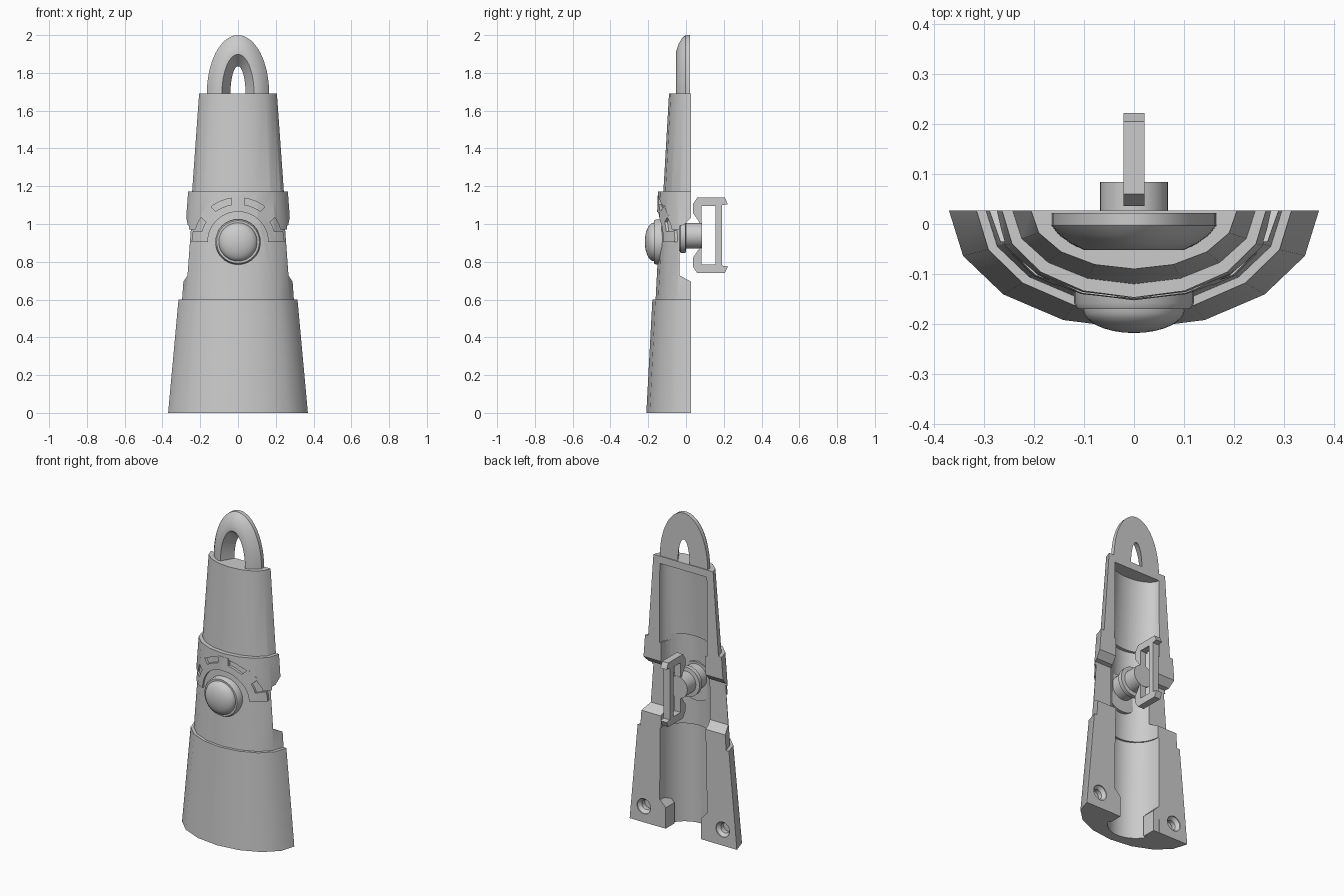
import bpy, bmesh, math
from mathutils import Vector

if "Cube" in bpy.data.objects:
    bpy.data.objects.remove(bpy.data.objects["Cube"])

grey = bpy.data.materials.new("plain grey")
grey.use_nodes = True
grey.diffuse_color = (0.6, 0.6, 0.6, 1)
grey.node_tree.nodes["Principled BSDF"].inputs["Base Color"].default_value = (0.6, 0.6, 0.6, 1)

BACK = 0.027    # plane of the flat back
HUB_Z = 0.905   # height of the dome and gear


def finish(bm, name):
    bmesh.ops.recalc_face_normals(bm, faces=bm.faces)
    mesh = bpy.data.meshes.new(name)
    bm.to_mesh(mesh)
    bm.free()
    obj = bpy.data.objects.new(name, mesh)
    bpy.context.collection.objects.link(obj)
    mesh.materials.append(grey)
    return obj


def bridge(name, rings, closed=False):
    """Skin a list of closed rings, capping the ends unless they loop."""
    bm = bmesh.new()
    loops = [[bm.verts.new(p) for p in ring] for ring in rings]
    n = len(loops[0])
    pairs = list(zip(loops, loops[1:])) + ([(loops[-1], loops[0])] if closed else [])
    for a, b in pairs:
        for i in range(n):
            j = (i + 1) % n
            bm.faces.new((a[i], a[j], b[j], b[i]))
    if not closed:
        bm.faces.new(loops[0])
        bm.faces.new(loops[-1])
    return finish(bm, name)


def half_loft(name, sections, segs=8, back=BACK):
    """Half-elliptical body; each section is height, half width, depth."""
    rings = []
    for z, a, b in sections:
        ring = []
        for i in range(segs + 1):
            t = math.pi * i / segs
            ring.append((a * math.cos(t), BACK - b * math.sin(t), z))
        if back > BACK:
            ring += [(-a, back, z), (a, back, z)]
        rings.append(ring)
    return bridge(name, rings)


def prism(name, pts, axis, lo, hi):
    """Extrude an outline along x (points are y, z) or y (points are x, z)."""
    def place(p, d):
        return (d, p[0], p[1]) if axis == "x" else (p[0], d, p[1])
    return bridge(name, [[place(p, d) for p in pts] for d in (lo, hi)])


def lathe(name, profile, x, z, segs=32):
    """Round part about a y axis; profile is radius, y."""
    rings = []
    for r, y in profile:
        rings.append([(x + r * math.cos(2 * math.pi * i / segs), y,
                       z + r * math.sin(2 * math.pi * i / segs)) for i in range(segs)])
    return bridge(name, rings)


def combine(target, tool, operation):
    mod = target.modifiers.new("combine", "BOOLEAN")
    mod.operation = operation
    mod.solver = "EXACT"
    mod.object = tool
    bpy.context.view_layer.objects.active = target
    bpy.ops.object.modifier_apply(modifier=mod.name)
    bpy.data.objects.remove(tool)


def smooth(obj, angle=32):
    bpy.ops.object.select_all(action="DESELECT")
    obj.select_set(True)
    bpy.context.view_layer.objects.active = obj
    bpy.ops.object.shade_smooth_by_angle(angle=math.radians(angle))


# Stepped, tapering half shell
shell = half_loft("stepped_shell", [
    (0, .37, .237), (.6, .315, .205), (.6, .296, .188),
    (1.17, .255, .158), (1.17, .243, .147), (1.69, .206, .117)])

# Collar band, opened around the gear
collar = half_loft("collar", [(.97, .279, .182), (1.172, .264, .174)])
opening = lathe("collar_opening", [(.235, -.4), (.235, .0)], 0, HUB_Z)
combine(collar, opening, "DIFFERENCE")
combine(shell, collar, "UNION")

# Raised half gear, wrapped on the front
outline = []
for deg in range(-90, 91, 2):
    t = math.radians(deg)
    tooth = abs(deg) <= 8 or abs(abs(deg) - 47) <= 9 or abs(deg) >= 75
    r = .245 if tooth else .2
    outline.append((r * math.sin(t), HUB_Z + r * math.cos(t)))
for deg in range(90, -91, -6):
    t = math.radians(deg)
    outline.append((.16 * math.sin(t), HUB_Z + .16 * math.cos(t)))
gear = half_loft("gear", [(.85, .287, .187), (1.171, .264, .176)])
combine(gear, prism("gear_outline", outline, "y", -.4, .0), "INTERSECT")
combine(shell, gear, "UNION")

# Hollow inside, stepping with the outside
for sections in ([(-.1, .165, .175), (.62, .16, .165)],
                 [(.6, .155, .153), (1.19, .155, .135)],
                 [(1.15, .165, .118), (1.645, .162, .088)]):
    combine(shell, half_loft("cavity", sections, 20, .2), "DIFFERENCE")

# Side notch through the back edges
notch = prism("notch", [(.3, .695), (BACK, .695), (-.035, .728), (-.035, .99),
                        (-.01, .995), (BACK, 1.035), (.3, 1.035)], "x", -.6, .6)
combine(shell, notch, "DIFFERENCE")

# Screw sockets at the foot
for side in (-1, 1):
    socket = lathe("socket", [(.047, .1), (.047, .022), (.03, .003), (.03, -.025)],
                   side * .272, .1)
    combine(shell, socket, "DIFFERENCE")
smooth(shell)

# Pads that widen the back edges at the foot
for label, side in (("left", 1), ("right", -1)):
    pad = [(side * x, z) for x, z in ((.122, 0), (.18, 0), (.18, .17), (.16, .17), (.122, .13))]
    prism(label + "_foot_pad", pad, "y", -.06, BACK - .001)

# Front dome with flange
dome = [(.12, -.1), (.12, -.158), (.113, -.17), (.102, -.17)]
for i in range(1, 9):
    t = math.radians(11 * i)
    dome.append((.102 * math.cos(t), -.17 - .048 * math.sin(t)))
smooth(lathe("front_dome", dome, 0, HUB_Z))

# Hanging loop: one cross-section swept over a half ellipse
section = [(.04, .145, .022), (.165, .31, .022), (.165, .31, -.003), (.15, .292, -.022),
           (.125, .262, -.04), (.1, .225, -.052), (.085, .208, -.052)]
arcs = []
for i in range(33):
    t = math.pi * i / 32
    arcs.append([(a * math.cos(t), y, 1.69 + h * math.sin(t)) for a, h, y in section])
smooth(bridge("hanging_loop", arcs), 35)

# Rear stud
stud = [(.075, -.14), (.075, -.035), (.092, -.028), (.092, -.002), (.068, .0), (.068, .084)]
smooth(lathe("rear_stud", stud, 0, .938))

# Strap buckle: mirrored top and bottom halves around two bars
MID = .94
half = [(.19, .16), (.222, .165), (.205, .2), (.06, .2), (.036, .165),
        (.036, .12), (.07, .07)]
outer = [(y, MID + h) for y, h in half] + [(y, MID - h) for y, h in reversed(half)]
buckle = prism("strap_buckle", outer, "x", -.021, .021)
window = [(.082, MID - .155), (.155, MID - .155), (.155, MID + .155), (.082, MID + .155)]
combine(buckle, prism("buckle_window", window, "x", -.1, .1), "DIFFERENCE")
